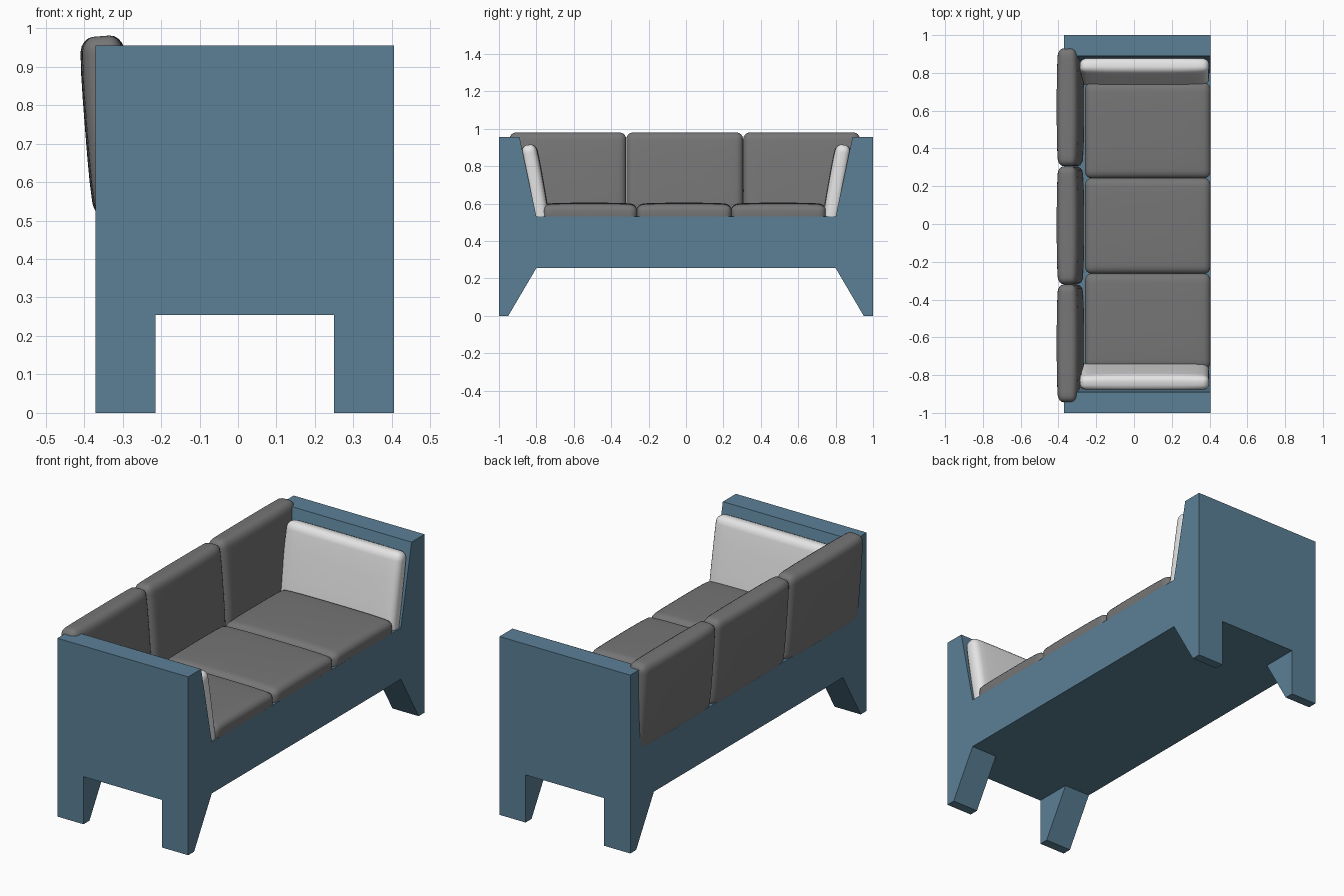
import bpy, bmesh, math
from mathutils import Vector, Matrix

if "Cube" in bpy.data.objects:
    bpy.data.objects.remove(bpy.data.objects["Cube"])


def material(name, rgb):
    m = bpy.data.materials.new(name)
    m.diffuse_color = (*rgb, 1)
    m.use_nodes = True
    m.node_tree.nodes["Principled BSDF"].inputs["Base Color"].default_value = m.diffuse_color
    return m


BLUE = material("slate blue", (0.105, 0.215, 0.305))
GREY = material("cushion grey", (0.18, 0.18, 0.18))
WHITE = material("pale grey", (0.78, 0.78, 0.78))


def add(name, bm, mat, smooth=False):
    bmesh.ops.recalc_face_normals(bm, faces=bm.faces)
    me = bpy.data.meshes.new(name)
    bm.to_mesh(me)
    bm.free()
    me.materials.append(mat)
    for p in me.polygons:
        p.use_smooth = smooth
    ob = bpy.data.objects.new(name, me)
    bpy.context.collection.objects.link(ob)
    return ob


def prism(name, profile, x0, x1, mat):
    """Extrude a y-z outline from x0 to x1."""
    bm = bmesh.new()
    face = bm.faces.new([bm.verts.new((x0, y, z)) for y, z in profile])
    ext = bmesh.ops.extrude_face_region(bm, geom=[face])["geom"]
    bmesh.ops.translate(bm, vec=(x1 - x0, 0, 0),
                        verts=[v for v in ext if isinstance(v, bmesh.types.BMVert)])
    return add(name, bm, mat)


def cushion(name, centre, ax, ay, size, mat, radius=0.036):
    """Rounded, slightly crowned pad; ax and ay span its large face."""
    bm = bmesh.new()
    bmesh.ops.create_cube(bm, size=1, matrix=Matrix.Diagonal((*size, 1)))
    bmesh.ops.bevel(bm, geom=bm.edges[:], offset=radius, segments=4,
                    profile=0.5, affect='EDGES')
    hx, hy = size[0] / 2, size[1] / 2
    for axis, half in ((Vector((1, 0, 0)), hx), (Vector((0, 1, 0)), hy)):
        for k in (-0.8, -0.6, -0.3, 0, 0.3, 0.6, 0.8):
            bmesh.ops.bisect_plane(bm, geom=bm.verts[:] + bm.edges[:] + bm.faces[:],
                                   plane_co=axis * half * k, plane_no=axis, dist=1e-5)
    for v in bm.verts:
        v.co.z *= 1 - 0.14 * (abs(v.co.x / hx) ** 4 + abs(v.co.y / hy) ** 4)
    ax, ay = Vector(ax).normalized(), Vector(ay).normalized()
    m = Matrix((ax, ay, ax.cross(ay))).transposed().to_4x4()
    m.translation = centre
    bm.transform(m)
    return add(name, bm, mat, True)


# Frame: rail and sloping arms in one outline
right = [(0.80, 0.53), (0.89, 0.955), (1, 0.955), (1, 0.255)]
left = [(-y, z) for y, z in reversed(right)]
prism("frame", right + left, -0.37, 0.405, BLUE)

# Tapered legs
for s, end in ((-1, "front"), (1, "back")):
    for x0, x1, side in ((-0.37, -0.215, "left"), (0.25, 0.405, "right")):
        prism(f"{end}_{side}_leg",
              [(s, 0), (s, 0.255), (0.80 * s, 0.255), (0.95 * s, 0)], x0, x1, BLUE)

# Seat and leaning back cushions
lean = math.radians(4.5)
for i in (-1, 0, 1):
    cushion(f"seat_cushion_{i + 2}", (0.073, -0.01 + 0.505 * i, 0.548),
            (1, 0, 0), (0, 1, 0), (0.664, 0.507, 0.114), GREY)
    cushion(f"back_cushion_{i + 2}", (-0.337, -0.007 + 0.625 * i, 0.745),
            (-math.sin(lean), 0, math.cos(lean)), (0, 1, 0), (0.47, 0.624, 0.122), GREY)

# Arm cushions resting on the sloped arms
tilt = math.radians(10)
for s, end in ((-1, "front"), (1, "back")):
    cushion(f"{end}_arm_cushion", (0.055, 0.807 * s, 0.705),
            (0, s * math.sin(tilt), math.cos(tilt)), (1, 0, 0),
            (0.425, 0.685, 0.096), WHITE)
